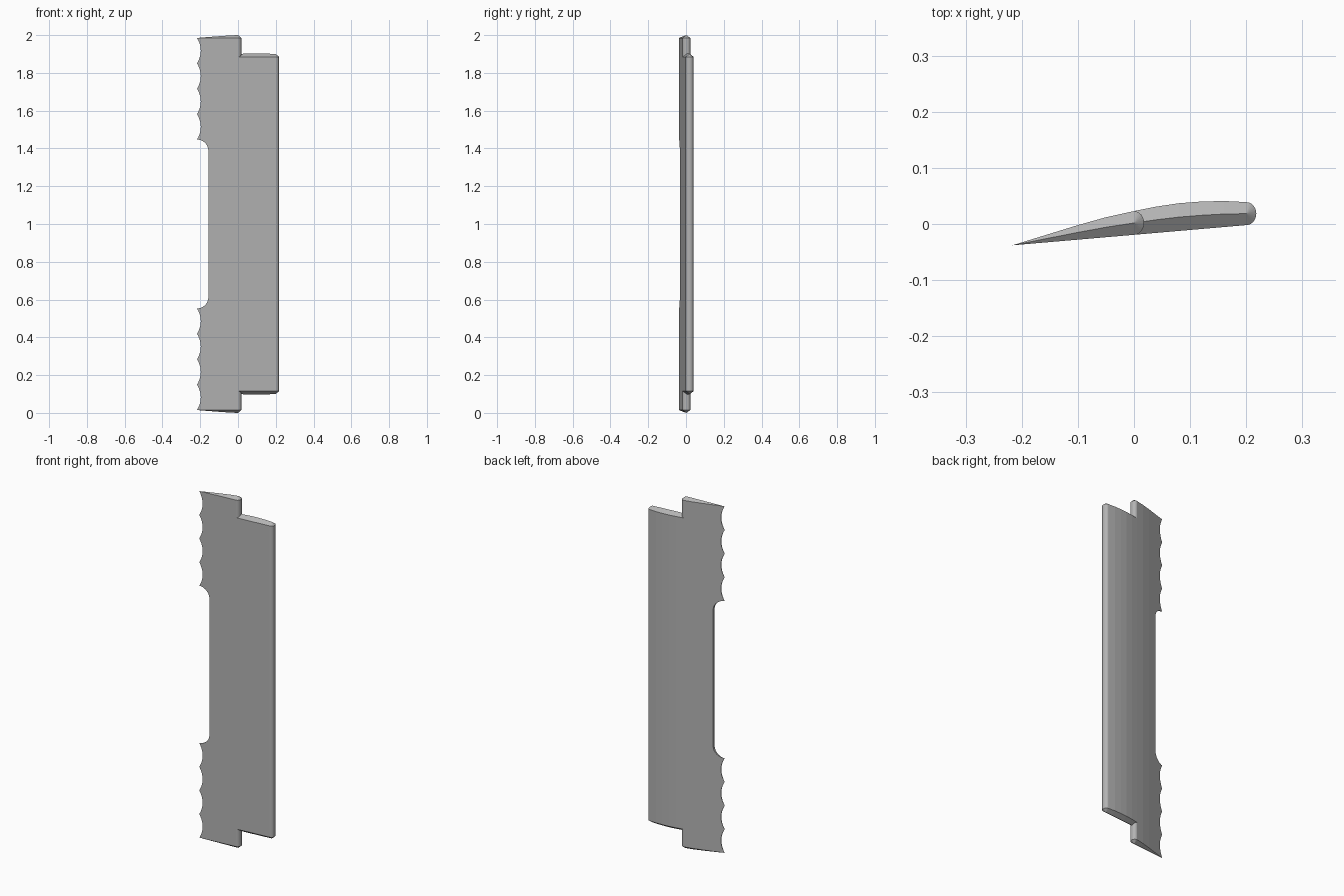
import bpy, bmesh, math

cube = bpy.data.objects.get("Cube")
if cube:
    bpy.data.objects.remove(cube, do_unlink=True)

grey = bpy.data.materials.new("plain grey")
grey.use_nodes = True
grey.diffuse_color = (0.45, 0.45, 0.45, 1)
grey.node_tree.nodes["Principled BSDF"].inputs["Base Color"].default_value = (0.45, 0.45, 0.45, 1)

TAIL = -0.217
UPPER = [(TAIL, -0.038), (-0.1, -0.002), (-0.05, 0.012), (0, 0.023),
         (0.04, 0.031), (0.08, 0.037), (0.12, 0.04), (0.16, 0.041), (0.2, 0.039)]


def upper(x):
    for (x0, y0), (x1, y1) in zip(UPPER, UPPER[1:]):
        if x <= x1:
            return y0 + (y1 - y0) * (x - x0) / (x1 - x0)
    return UPPER[-1][1]


def lower(x):
    return -0.038 + 0.036 * (x - TAIL) / (0.2 - TAIL)


def section(xs):
    """Outline points, each paired with its point on the end ridge."""
    pts = []
    mid = lambda x: (x, (upper(x) + lower(x)) / 2, 0.36 * (upper(x) - lower(x)))
    for x in xs:
        pts.append((x, upper(x), mid(x)))
    end = xs[-1]
    centre, half = mid(end), (upper(end) - lower(end)) / 2
    for i in range(1, 12):                      # rounded nose
        a = math.pi * (0.5 - i / 12)
        pts.append((end + 0.018 * math.cos(a), centre[1] + half * math.sin(a), centre))
    for x in reversed(xs):
        pts.append((x, lower(x), mid(x)))
    return pts


def loft(name, rows):
    """Skin sections (z, xs) and close both ends with a ridged cap."""
    bm = bmesh.new()
    rings = []
    for k, (z, xs) in enumerate(rows):
        pts = section(xs)
        ring = [bm.verts.new((x, y, z)) for x, y, r in pts]
        if k == 0:
            rings.append([bm.verts.new((r[0], r[1], z - r[2])) for x, y, r in pts])
        rings.append(ring)
        if k == len(rows) - 1:
            rings.append([bm.verts.new((r[0], r[1], z + r[2])) for x, y, r in pts])
    for a, b in zip(rings, rings[1:]):
        for i in range(len(a)):
            j = (i + 1) % len(a)
            bm.faces.new((a[i], a[j], b[j], b[i]))
    bmesh.ops.remove_doubles(bm, verts=bm.verts, dist=0.00005)
    bmesh.ops.recalc_face_normals(bm, faces=bm.faces)
    mesh = bpy.data.meshes.new(name)
    bm.to_mesh(mesh)
    bm.free()
    mesh.materials.append(grey)
    obj = bpy.data.objects.new(name, mesh)
    bpy.context.collection.objects.link(obj)
    return obj


# Trailing edge of the lower half: four scallops, then a rounded step inward
LOW, STEP, RADIUS = 0.015, 0.553, 0.06
pitch = (STEP - LOW) / 4
edge = []
for s in range(4):
    for i in range(10):
        t = i / 10
        edge.append((LOW + (s + t) * pitch, TAIL + 0.02 * 4 * t * (1 - t)))
for i in range(11):
    a = math.pi / 2 * i / 10
    edge.append((STEP + RADIUS * (1 - math.cos(a)), TAIL + RADIUS * math.sin(a)))
edge += [(2 - z, x) for z, x in reversed(edge)]

# Rear blade with the scalloped edge, full height
loft("scalloped_rear_blade", [(z, [x, -0.1, -0.05, 0]) for z, x in edge])

# Front panel, shorter, with the rounded leading edge
front_xs = [p[0] for p in UPPER if p[0] >= 0]
loft("front_panel", [(0.115, front_xs), (1.885, front_xs)])
